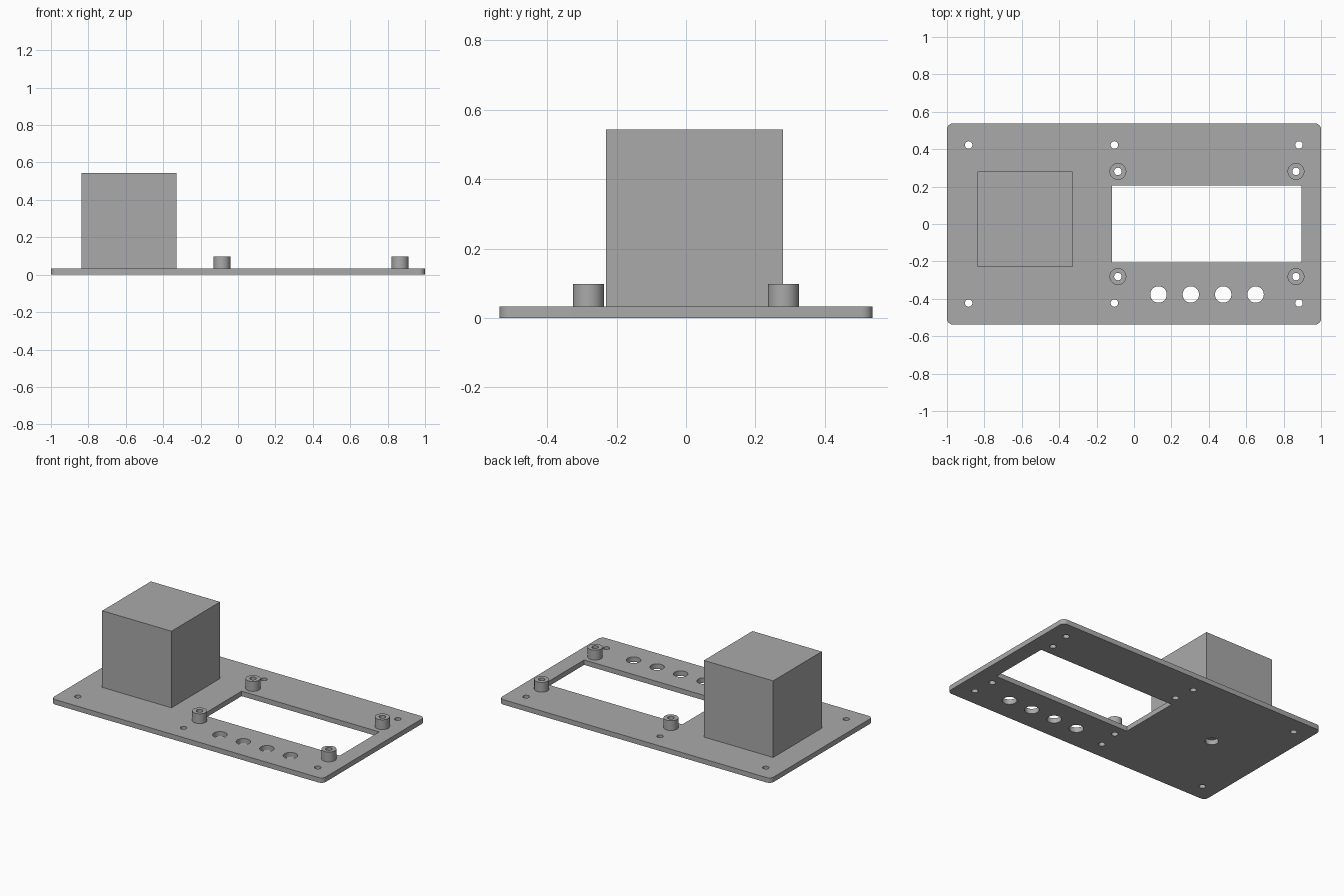
import bpy, bmesh, math

if "Cube" in bpy.data.objects:
    bpy.data.objects.remove(bpy.data.objects["Cube"])

PLATE_TOP, POST_TOP, BOX_TOP = 0.033, 0.098, 0.543

grey = bpy.data.materials.new("plain_grey")
grey.diffuse_color = (0.4, 0.4, 0.4, 1)
grey.use_nodes = True
grey.node_tree.nodes["Principled BSDF"].inputs["Base Color"].default_value = grey.diffuse_color


def circle(cx, cy, r, n=32):
    return [(cx + r * math.cos(2 * math.pi * i / n),
             cy + r * math.sin(2 * math.pi * i / n)) for i in range(n)]


def rect(x0, x1, y0, y1):
    return [(x0, y0), (x1, y0), (x1, y1), (x0, y1)]


def rounded_rect(hx, hy, r, n=8):
    pts = []
    for k, (sx, sy) in enumerate([(1, 1), (-1, 1), (-1, -1), (1, -1)]):
        for i in range(n + 1):
            a = math.pi / 2 * (k + i / n)
            pts.append((sx * (hx - r) + r * math.cos(a), sy * (hy - r) + r * math.sin(a)))
    return pts


def extruded(name, loops, z0, z1):
    """Extrude an outline (first loop) with holes (other loops) from z0 to z1."""
    curve = bpy.data.curves.new(name, 'CURVE')
    curve.dimensions = '2D'
    curve.fill_mode = 'BOTH'
    curve.extrude = (z1 - z0) / 2
    for loop in loops:
        s = curve.splines.new('POLY')
        s.points.add(len(loop) - 1)
        for p, (x, y) in zip(s.points, loop):
            p.co = (x, y, 0, 1)
        s.use_cyclic_u = True
    ob = bpy.data.objects.new(name, curve)
    bpy.context.collection.objects.link(ob)
    ob.location.z = (z0 + z1) / 2
    bpy.ops.object.select_all(action='DESELECT')
    ob.select_set(True)
    bpy.context.view_layer.objects.active = ob
    bpy.ops.object.convert(target='MESH')
    ob = bpy.context.object
    # weld the caps to the walls
    bm = bmesh.new()
    bm.from_mesh(ob.data)
    bmesh.ops.remove_doubles(bm, verts=bm.verts, dist=1e-5)
    bmesh.ops.recalc_face_normals(bm, faces=bm.faces)
    bm.to_mesh(ob.data)
    bm.free()
    ob.data.materials.clear()
    ob.data.materials.append(grey)
    bpy.ops.object.shade_smooth_by_angle(angle=math.radians(30))
    return ob


posts = [(x, y) for x in (-0.086, 0.866) for y in (-0.281, 0.281)]
screws = [(x, y) for x in (-0.884, -0.105, 0.882) for y in (-0.4225, 0.4225)]
buttons = [(0.131 + 0.173 * i, -0.377) for i in range(4)]

# Panel with display window, screw holes, button holes and shaft hole under the box
holes = [rect(-0.118, 0.895, -0.207, 0.207)]
holes += [circle(x, y, 0.02) for x, y in posts + screws]
holes += [circle(x, y, 0.044) for x, y in buttons]
holes.append(circle(-0.583, 0.025, 0.04))
extruded("panel", [rounded_rect(1.0, 0.5375, 0.032)] + holes, 0, PLATE_TOP)

# Hollow standoffs around the window
for i, (x, y) in enumerate(posts):
    extruded(f"standoff_{i + 1}", [circle(x, y, 0.045), circle(x, y, 0.02)], PLATE_TOP, POST_TOP)

# Tall box
extruded("box", [rect(-0.838, -0.328, -0.231, 0.28)], PLATE_TOP, BOX_TOP)
